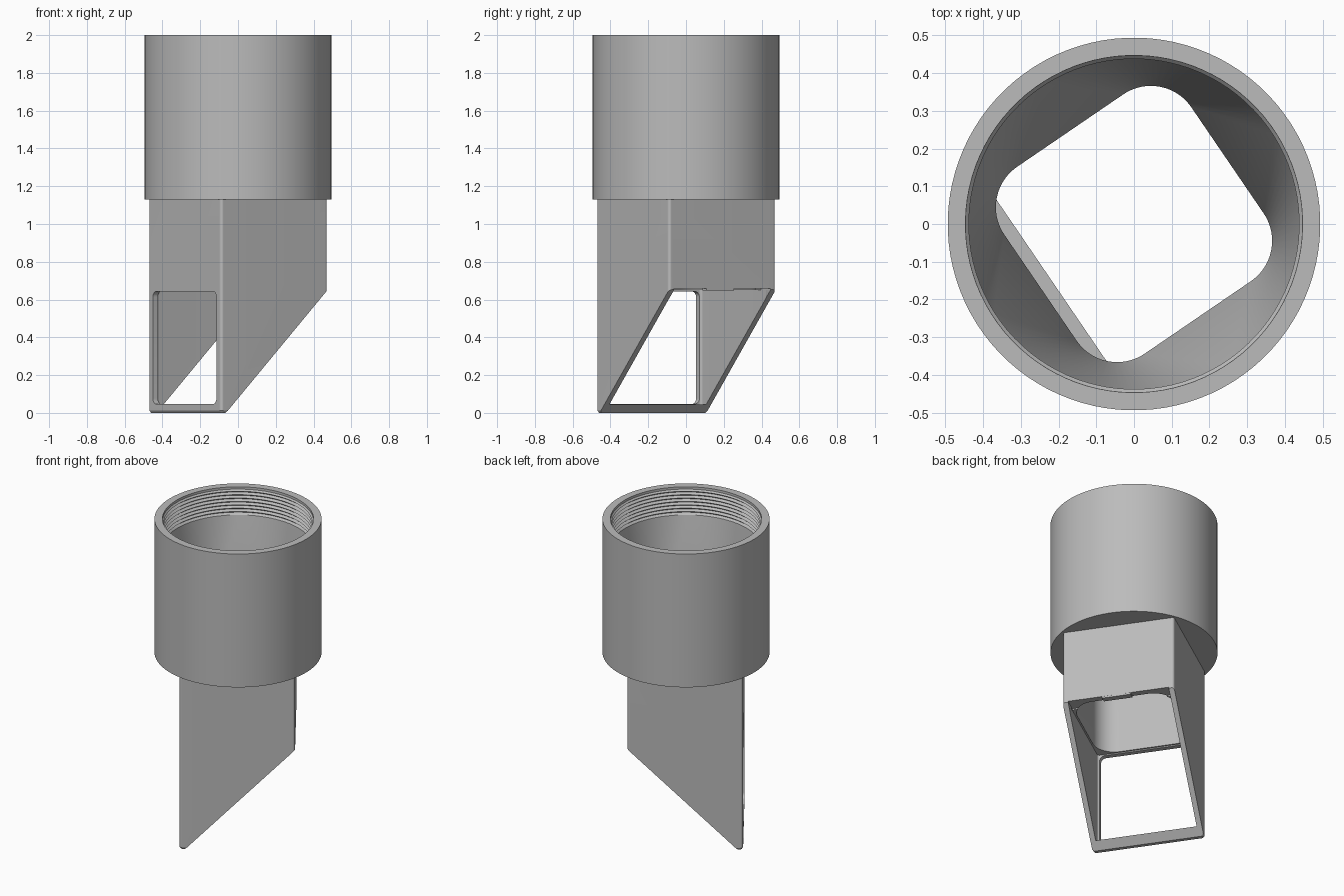
import bpy, bmesh, math
from mathutils import Vector

old = bpy.data.objects.get("Cube")
if old:
    bpy.data.objects.remove(old, do_unlink=True)

TURN = math.radians(34.3)   # the square tube is twisted under the collar
SEG = 24                    # points per quarter turn

grey = bpy.data.materials.new("plain_grey")
grey.use_nodes = True
grey.diffuse_color = (0.5, 0.5, 0.5, 1)
grey.node_tree.nodes["Principled BSDF"].inputs["Base Color"].default_value = (0.5, 0.5, 0.5, 1)


def make_object(name, bm):
    bmesh.ops.recalc_face_normals(bm, faces=bm.faces)
    mesh = bpy.data.meshes.new(name)
    bm.to_mesh(mesh)
    bm.free()
    mesh.materials.append(grey)
    obj = bpy.data.objects.new(name, mesh)
    bpy.context.collection.objects.link(obj)
    return obj


def rounded_square(half, radius):
    """Rounded square outline; a circle when half equals radius."""
    circle = half == radius
    pts = []
    for k in range(4):
        mid = math.radians(45 + 90 * k)
        cx = math.copysign(half - radius, math.cos(mid))
        cy = math.copysign(half - radius, math.sin(mid))
        for i in range(SEG):
            t = (i + 0.5) / SEG if circle else i / (SEG - 1)
            a = (k + t) * math.pi / 2
            pts.append((cx + radius * math.cos(a), cy + radius * math.sin(a)))
    return pts


def loft(name, sections):
    """Skin (half, radius, z) sections and cap both ends."""
    bm = bmesh.new()
    rings = [[bm.verts.new((x, y, z)) for x, y in rounded_square(h, r)] for h, r, z in sections]
    for a, b in zip(rings, rings[1:]):
        for i in range(len(a)):
            j = (i + 1) % len(a)
            bm.faces.new((a[i], a[j], b[j], b[i]))
    bm.faces.new(rings[0])
    bm.faces.new(rings[-1])
    return make_object(name, bm)


def prism(name, pts, direction):
    bm = bmesh.new()
    face = bm.faces.new([bm.verts.new(p) for p in pts])
    ext = bmesh.ops.extrude_face_region(bm, geom=[face])
    moved = [g for g in ext["geom"] if isinstance(g, bmesh.types.BMVert)]
    bmesh.ops.translate(bm, verts=moved, vec=Vector(direction))
    return make_object(name, bm)


def cut(target, cutter):
    mod = target.modifiers.new("cut", "BOOLEAN")
    mod.operation, mod.solver, mod.object = "DIFFERENCE", "EXACT", cutter
    bpy.ops.object.select_all(action="DESELECT")
    bpy.context.view_layer.objects.active = target
    target.select_set(True)
    bpy.ops.object.modifier_apply(modifier=mod.name)
    bpy.data.objects.remove(cutter, do_unlink=True)


def box_points(u, v, z):
    return [(u, -v, z[0]), (u, v, z[0]), (u, v, z[1]), (u, -v, z[1])]


# Body: outside from the foot up, over the rim, down the thread and the bore
R = 0.494
sections = [(0.334, 0.012, 0), (0.342, 0.016, 0.012), (0.342, 0.016, 1.13),
            (R, R, 1.13), (R, R, 2), (0.447, 0.447, 2), (0.447, 0.447, 1.985)]
for n in range(7):
    z = 1.975 - 0.022 * n
    sections += [(0.438, 0.438, z), (0.452, 0.452, z - 0.011)]
sections += [(0.44, 0.44, 1.82), (0.30, 0.13, 1.13), (0.30, 0.13, 0.65),
             (0.31, 0.015, 0.65), (0.31, 0.015, 0.045)]
body = loft("adapter_body", sections)

# Slanted mouth, and the slot that opens it up to the ledge
cut(body, prism("mouth_cutter", [(-0.51, -0.6, -0.2), (0.6, -0.6, -0.2), (0.6, -0.6, 0.91)], (0, 1.2, 0)))
cut(body, prism("ledge_cutter", box_points(0.25, 0.309, (0.45, 0.658)), (0.2, 0, 0)))

# Window in the tall side, with rounded corners
corner, mid_z, tall = 0.03, 0.345, 0.298
window = []
for k in range(4):
    mid = math.radians(45 + 90 * k)
    cv = math.copysign(0.298 - corner, math.cos(mid))
    cz = math.copysign(tall - corner, math.sin(mid)) + mid_z
    for i in range(7):
        a = (k + i / 6) * math.pi / 2
        window.append((-0.5, cv + corner * math.cos(a), cz + corner * math.sin(a)))
cut(body, prism("window_cutter", window, (0.25, 0, 0)))

# Small tooth on the upper edge of the mouth
tooth = prism("mouth_tooth", [(0.302, -0.1, 0.647), (0.302, 0.075, 0.647),
                              (0.302, 0.075, 0.67), (0.302, -0.1, 0.67)], (0.0395, 0, 0))

bpy.ops.object.select_all(action="DESELECT")
for obj in (body, tooth):
    obj.rotation_euler.z = TURN
    obj.select_set(True)
bpy.context.view_layer.objects.active = body
bpy.ops.object.shade_smooth_by_angle(angle=math.radians(30))
